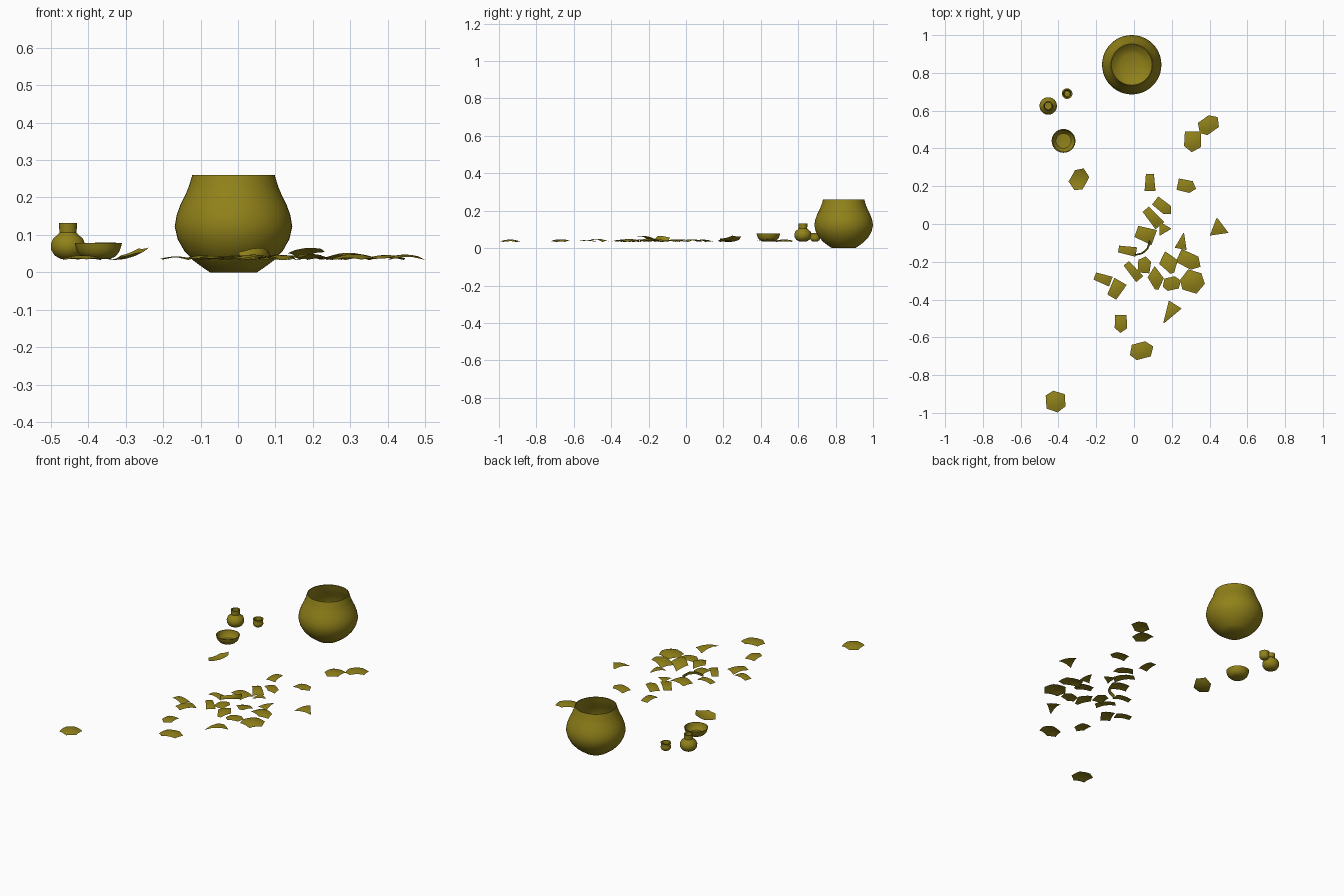
import bpy, bmesh, math
from mathutils import Matrix, Vector

if "Cube" in bpy.data.objects:
    bpy.data.objects.remove(bpy.data.objects["Cube"])

clay = bpy.data.materials.new("olive_clay")
clay.diffuse_color = (0.28, 0.22, 0.01, 1)
clay.use_nodes = True
clay.node_tree.nodes["Principled BSDF"].inputs["Base Color"].default_value = clay.diffuse_color


def finish(bm, name, loc, angle=40):
    bmesh.ops.recalc_face_normals(bm, faces=bm.faces)
    me = bpy.data.meshes.new(name)
    bm.to_mesh(me)
    bm.free()
    me.materials.append(clay)
    ob = bpy.data.objects.new(name, me)
    ob.location = loc
    bpy.context.collection.objects.link(ob)
    bpy.ops.object.select_all(action='DESELECT')
    ob.select_set(True)
    bpy.context.view_layer.objects.active = ob
    bpy.ops.object.shade_smooth_by_angle(angle=math.radians(angle))
    return ob


def vessel(name, x, y, outer, wall, seg=40):
    """Lathe an open, hollow vessel from its outer (radius, z) profile."""
    inner = [(r - wall, z) for r, z in reversed(outer)]
    inner[-1] = (inner[-1][0], outer[0][1] + wall)
    prof = [(0, outer[0][1])] + outer + inner + [(0, outer[0][1] + wall)]
    bm = bmesh.new()
    vs = [bm.verts.new((r, 0, z)) for r, z in prof]
    es = [bm.edges.new(p) for p in zip(vs, vs[1:])]
    bmesh.ops.spin(bm, geom=vs + es, axis=(0, 0, 1), cent=(0, 0, 0),
                   angle=2 * math.pi, steps=seg, use_duplicate=False)
    bmesh.ops.remove_doubles(bm, verts=bm.verts, dist=1e-5)
    return finish(bm, name, (x, y, 0))


# Sherd outlines in a unit box, local +x is the length direction
SHAPES = {
    "triangle": [(-.5, -.5), (.5, -.03), (.5, .03), (-.5, .5)],
    "slab": [(-.5, -.38), (.5, -.5), (.5, .5), (-.5, .35)],
    "kite": [(-.5, 0), (-.05, -.5), (.5, -.1), (.5, .12), (.05, .5)],
    "house": [(-.5, -.45), (.2, -.5), (.5, -.05), (.25, .5), (-.5, .48)],
    "hexagon": [(-.5, -.12), (-.28, -.5), (.32, -.46), (.5, .1), (.22, .5), (-.34, .46)],
}


def sherd(name, shape, x, y, length, width, turn, tilt=0, roll=0, bend=0.15):
    """Curved fragment of pot wall lying on the ground level."""
    pts = [Vector((a * length, b * width)) for a, b in SHAPES[shape]]
    rim = []
    for p, q in zip(pts, pts[1:] + pts[:1]):
        rim += [p.lerp(q, k / 3) for k in range(3)]
    bm = bmesh.new()

    def vert(p):
        return bm.verts.new((p.x, p.y, -p.length_squared / (2 * bend)))
    centre = vert(Vector((0, 0)))
    rings = [[vert(p * t) for p in rim] for t in (.35, .7, 1)]
    n = len(rim)
    for i in range(n):
        j = (i + 1) % n
        bm.faces.new((centre, rings[0][i], rings[0][j]))
        for a, b in zip(rings, rings[1:]):
            bm.faces.new((a[i], b[i], b[j], a[j]))
    bmesh.ops.solidify(bm, geom=bm.faces[:], thickness=0.007)
    bm.transform(Matrix.Rotation(math.radians(turn), 4, 'Z')
                 @ Matrix.Rotation(math.radians(-tilt), 4, 'Y')
                 @ Matrix.Rotation(math.radians(roll), 4, 'X'))
    low = min(v.co.z for v in bm.verts)
    return finish(bm, name, (x, y, 0.033 - low))


# Whole vessels
vessel("large_pot", -.012, .843,
       [(.063, 0), (.085, .015), (.108, .032), (.132, .058), (.149, .088), (.157, .122),
        (.152, .152), (.142, .18), (.128, .208), (.119, .23), (.11, .26)], .004, 48)
vessel("small_jug", -.454, .625,
       [(.02, .036), (.036, .045), (.045, .06), (.046, .075), (.04, .09),
        (.028, .1), (.023, .106), (.024, .132)], .005)
vessel("tiny_cup", -.354, .69,
       [(.013, .035), (.022, .041), (.028, .052), (.026, .062), (.025, .067),
        (.028, .08)], .007)
vessel("shallow_bowl", -.373, .44,
       [(.028, .035), (.044, .041), (.055, .053), (.06, .066), (.063, .078)], .004)

# Triangular sherds: x, y, length, width, turn
GROUPS = {
    "triangle": [(.165, -.025, .06, .075, 0), (.255, -.09, .085, .065, 79),
                 (.188, -.475, .115, .08, -122), (.445, -.012, .085, .1, 98)],
    # Four-sided sherds
    "slab": [(.085, .22, .09, .058, -90), (.1, .035, .115, .06, -50),
             (.06, -.055, .1, .085, -20), (-.035, -.14, .095, .05, -10),
             (-.005, -.25, .11, .05, -50), (-.165, -.29, .09, .055, -20),
             (-.095, -.345, .095, .075, 60)],
    # Pointed sherds
    "kite": [(.182, -.2, .125, .1, -72, 14), (.115, -.285, .125, .085, -85)],
    "house": [(.31, .435, .11, .09, -90), (.28, .2, .1, .065, -12),
              (.155, .09, .11, .058, -38), (.055, -.215, .088, .068, 85),
              (.295, -.195, .13, .08, -25), (-.07, -.53, .095, .065, -90)],
    # Broad rounded sherds
    "hexagon": [(.395, .525, .125, .085, 33), (.2, -.315, .1, .07, 10),
                (.31, -.305, .13, .115, -20), (.04, -.67, .13, .088, 12),
                (-.415, -.94, .115, .105, -90)],
}
for shape, rows in GROUPS.items():
    for i, row in enumerate(rows):
        sherd(f"{shape}_sherd_{i + 1}", shape, *row)

# Sherd lying on its edge, and the large upturned sherd
sherd("edge_sherd", "slab", .06, -.145, .11, .026, 42, 0, 65, .06)
sherd("upturned_sherd", "hexagon", -.288, .238, .125, .09, 58, 12, -12, -.15)
